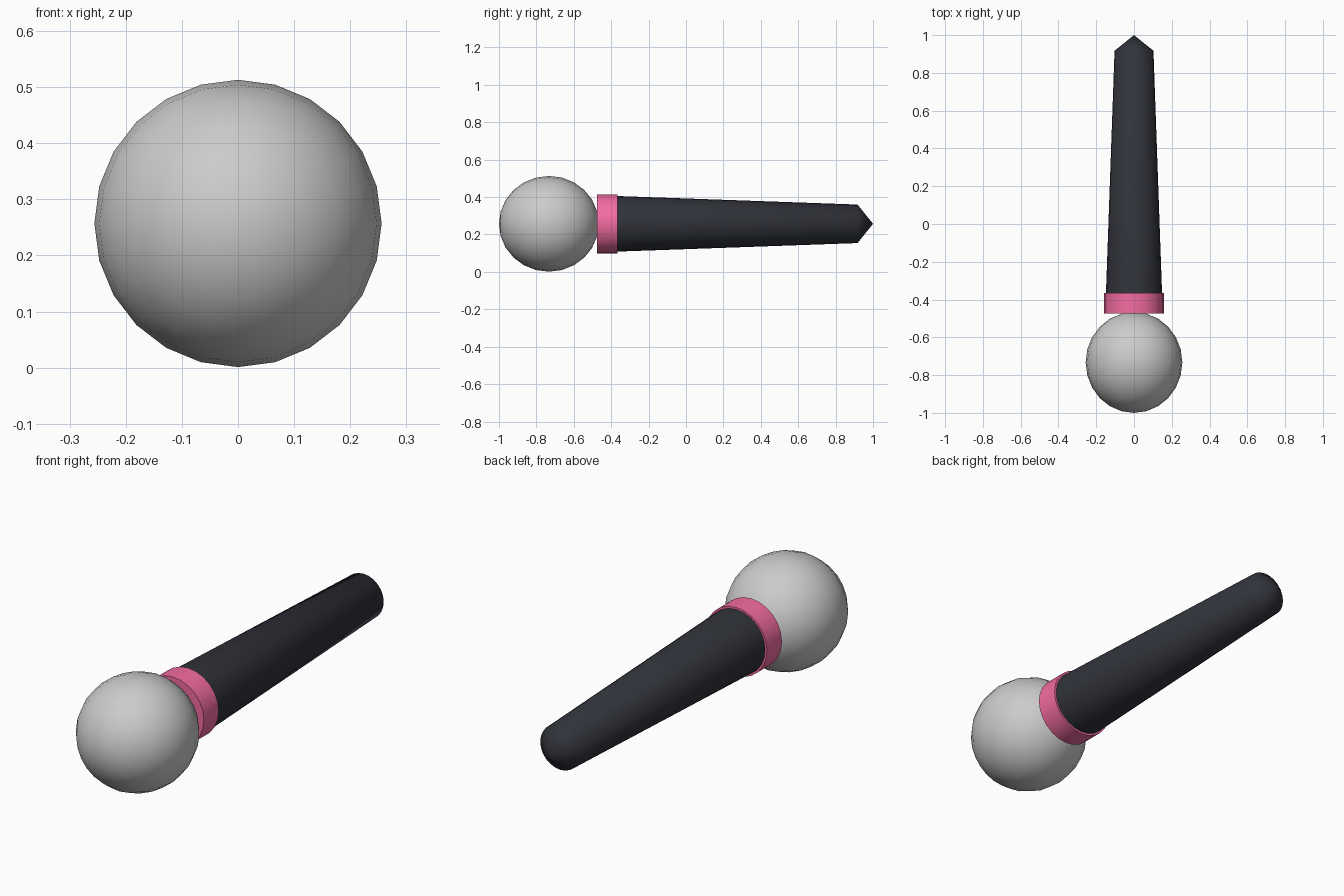
import bpy, bmesh
from math import sin, cos, pi, radians

if "Cube" in bpy.data.objects:
    bpy.data.objects.remove(bpy.data.objects["Cube"])

CZ = 0.257  # height of the long axis
SIDES = 24


def material(name, color):
    m = bpy.data.materials.new(name)
    m.diffuse_color = color
    m.use_nodes = True
    m.node_tree.nodes["Principled BSDF"].inputs["Base Color"].default_value = m.diffuse_color
    return m


def lathe(name, profile, mat=None, angle=40):
    """Turn a (y, radius) profile about the long axis; radius 0 makes a tip."""
    bm = bmesh.new()
    rings = []
    for y, r in profile:
        n = SIDES if r > 0 else 1
        rings.append([bm.verts.new((r * sin(2 * pi * i / SIDES), y,
                                    CZ + r * cos(2 * pi * i / SIDES))) for i in range(n)])
    for a, b in zip(rings, rings[1:]):
        for i in range(SIDES):
            j = (i + 1) % SIDES
            quad = [a[i % len(a)], a[j % len(a)], b[j % len(b)], b[i % len(b)]]
            bm.faces.new(list(dict.fromkeys(quad)))
    # close open ends
    for ring in (rings[0], rings[-1]):
        if len(ring) > 1:
            bm.faces.new(ring)
    bmesh.ops.recalc_face_normals(bm, faces=bm.faces)
    me = bpy.data.meshes.new(name)
    bm.to_mesh(me)
    bm.free()
    ob = bpy.data.objects.new(name, me)
    bpy.context.collection.objects.link(ob)
    if mat:
        me.materials.append(mat)
    bpy.ops.object.select_all(action='DESELECT')
    ob.select_set(True)
    bpy.context.view_layer.objects.active = ob
    bpy.ops.object.shade_smooth_by_angle(angle=radians(angle))
    return ob


pink = material("pink", (0.9, 0.15, 0.36, 1))
black = material("black", (0.03, 0.033, 0.043, 1))

# slightly elongated ball head
ball = [(-0.733 - 0.267 * cos(pi * k / 12), 0.256 * sin(pi * k / 12)) for k in range(1, 12)]
lathe("ball_head", [(-1.0, 0)] + ball + [(-0.466, 0)])

# collar ring between head and handle
lathe("collar", [(-0.475, 0.158), (-0.366, 0.158)], pink)

# tapered handle with a short conical end
lathe("handle", [(-0.38, 0.149), (0.917, 0.103), (1.0, 0)], black, 60)
